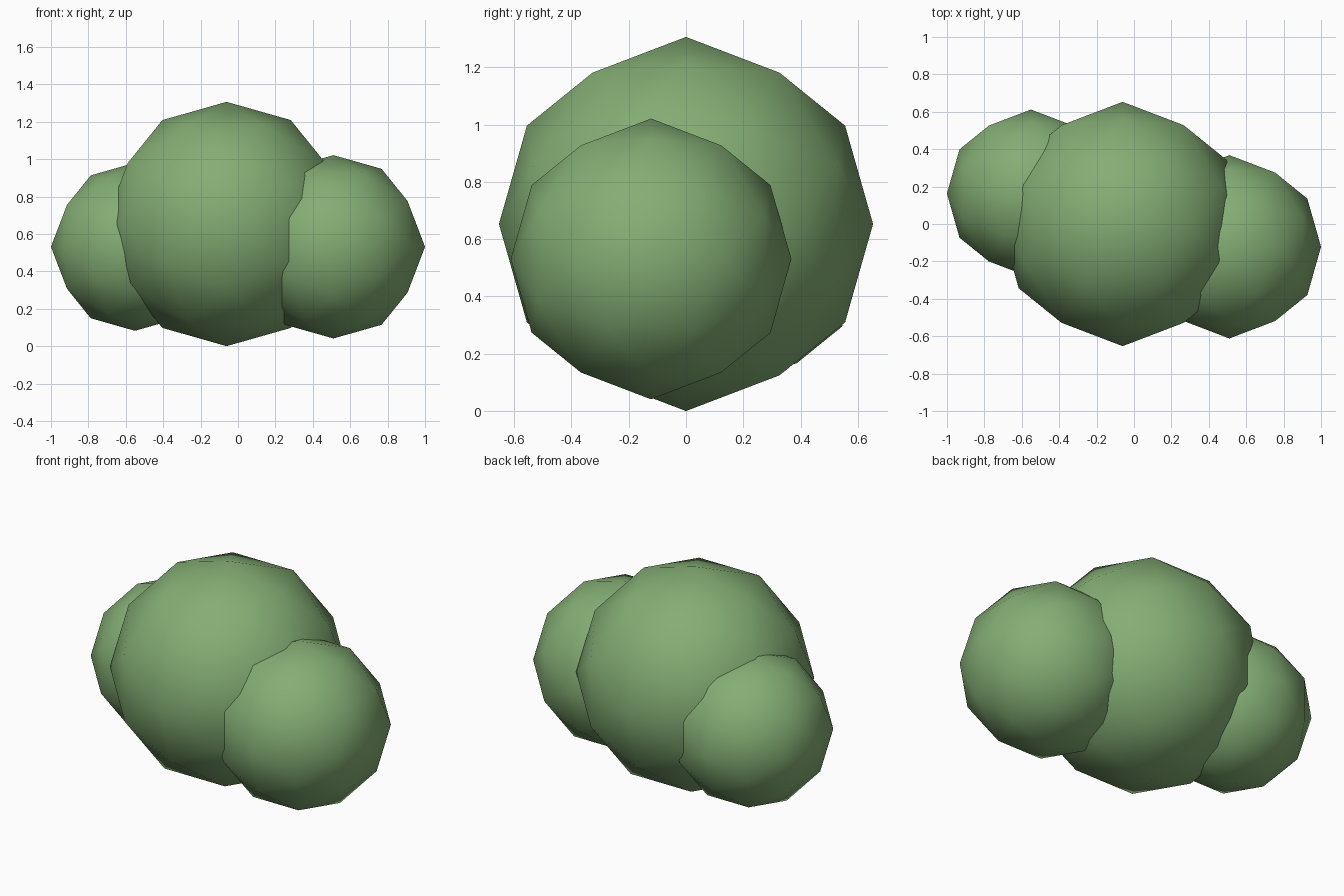
import bpy, bmesh
from mathutils import Vector

cube = bpy.data.objects.get("Cube")
if cube:
    bpy.data.objects.remove(cube, do_unlink=True)

# Leaf colour
leaf = bpy.data.materials.new("leaf_green")
leaf.use_nodes = True
colour = (0.23, 0.42, 0.175, 1)
leaf.diffuse_color = colour
leaf.node_tree.nodes["Principled BSDF"].inputs["Base Color"].default_value = colour


def leaf_ball(name, radius, centre):
    """Once-subdivided icosahedron with its two-fold axes along x, y and z."""
    bm = bmesh.new()
    golden = (1 + 5 ** 0.5) / 2
    for a in (-1, 1):
        for b in (-golden, golden):
            for co in ((a, 0, b), (b, a, 0), (0, b, a)):
                bm.verts.new(co)
    bmesh.ops.convex_hull(bm, input=bm.verts[:])
    bmesh.ops.subdivide_edges(bm, edges=bm.edges[:], cuts=1, use_grid_fill=True)
    for v in bm.verts:
        v.co = v.co.normalized() * radius
    bmesh.ops.recalc_face_normals(bm, faces=bm.faces[:])
    for f in bm.faces:
        f.smooth = True
    mesh = bpy.data.meshes.new(name)
    bm.to_mesh(mesh)
    bm.free()
    mesh.materials.append(leaf)
    ob = bpy.data.objects.new(name, mesh)
    ob.location = Vector(centre)
    bpy.context.collection.objects.link(ob)
    return ob


# Bush: a large middle clump with a smaller one on each side
leaf_ball("middle_clump", 0.653, (-0.061, 0, 0.653))
leaf_ball("left_clump", 0.49, (0.51, -0.122, 0.531))
leaf_ball("right_clump", 0.449, (-0.551, 0.163, 0.531))
